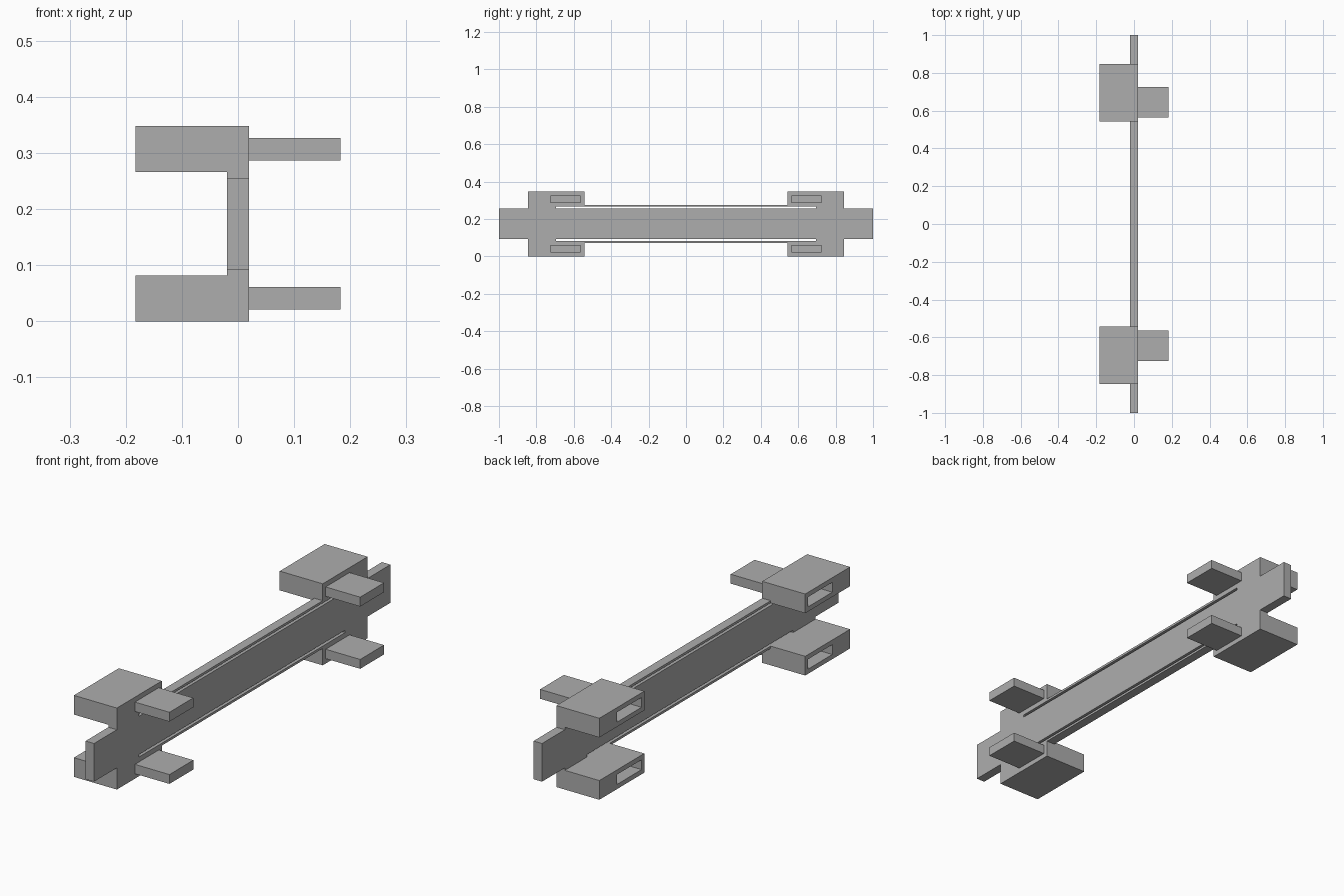
import bpy
import bmesh
import math

if "Cube" in bpy.data.objects:
    bpy.data.objects.remove(bpy.data.objects["Cube"], do_unlink=True)

grey = bpy.data.materials.new("plain_grey")
grey.use_nodes = True
grey.diffuse_color = (0.42, 0.42, 0.42, 1)
grey.node_tree.nodes["Principled BSDF"].inputs["Base Color"].default_value = grey.diffuse_color

HEIGHT = 0.348
MID = HEIGHT / 2
HALF_THICK = 0.02
REACH = 0.183


def slab(name, x0, x1, ys, zs, keep):
    """Extrude along x the cells of a y/z grid that pass the keep rule."""
    bm = bmesh.new()
    verts = {(i, j): bm.verts.new((x0, y, z))
             for i, y in enumerate(ys) for j, z in enumerate(zs)}
    for i in range(len(ys) - 1):
        for j in range(len(zs) - 1):
            if keep((ys[i] + ys[i + 1]) / 2, (zs[j] + zs[j + 1]) / 2):
                bm.faces.new([verts[i, j], verts[i + 1, j],
                              verts[i + 1, j + 1], verts[i, j + 1]])
    bmesh.ops.delete(bm, geom=[v for v in bm.verts if not v.link_faces], context='VERTS')
    ext = bmesh.ops.extrude_face_region(bm, geom=bm.faces[:], use_keep_orig=True)
    moved = [g for g in ext["geom"] if isinstance(g, bmesh.types.BMVert)]
    bmesh.ops.translate(bm, verts=moved, vec=(x1 - x0, 0, 0))
    bmesh.ops.recalc_face_normals(bm, faces=bm.faces[:])
    bmesh.ops.dissolve_limit(bm, angle_limit=math.radians(1),
                             verts=bm.verts[:], edges=bm.edges[:])
    mesh = bpy.data.meshes.new(name)
    bm.to_mesh(mesh)
    bm.free()
    mesh.materials.append(grey)
    obj = bpy.data.objects.new(name, mesh)
    bpy.context.collection.objects.link(obj)
    return obj


def span(a, b, sign, centre=0):
    """Sorted pair of limits, mirrored about the centre by sign."""
    return sorted((centre + sign * a, centre + sign * b))


# Main plate: end tongues, wide bracket zones, and thin side rails beyond slots
BAR, RAIL_IN, RAIL_OUT = 0.0815, 0.092, 0.102
WING_IN, WING_OUT, SLOT_END = 0.543, 0.846, 0.695


def plate_rule(y, z):
    y, z = abs(y), abs(z - MID)
    if z < BAR:
        return True
    if y > WING_OUT:
        return False
    if z < RAIL_IN:
        return y > SLOT_END
    return z < RAIL_OUT or y > WING_IN


half_y = [WING_IN, SLOT_END, WING_OUT, 1.0]
half_z = [BAR, RAIL_IN, RAIL_OUT, MID]
slab("main_plate", -HALF_THICK, HALF_THICK,
     [-v for v in reversed(half_y)] + half_y,
     [MID - v for v in reversed(half_z)] + [MID + v for v in half_z],
     plate_rule)

# Four tabs on one side, four slotted sockets on the other
for y_sign, y_name in ((-1, "front"), (1, "back")):
    for z_sign, z_name in ((-1, "lower"), (1, "upper")):
        label = f"{y_name}_{z_name}"
        tab_y = span(0.563, 0.724, y_sign)
        tab_z = span(0.113, 0.153, z_sign, MID)
        slab(label + "_tab", HALF_THICK, REACH, tab_y, tab_z, lambda y, z: True)

        gap_y = span(0.561, 0.726, y_sign)
        gap_z = span(0.112, 0.154, z_sign, MID)
        out_y = span(WING_IN, WING_OUT, y_sign)
        out_z = span(RAIL_IN, MID, z_sign, MID)
        slab(label + "_socket", -HALF_THICK, -REACH,
             sorted(out_y + gap_y), sorted(out_z + gap_z),
             lambda y, z: not (gap_y[0] < y < gap_y[1] and gap_z[0] < z < gap_z[1]))
